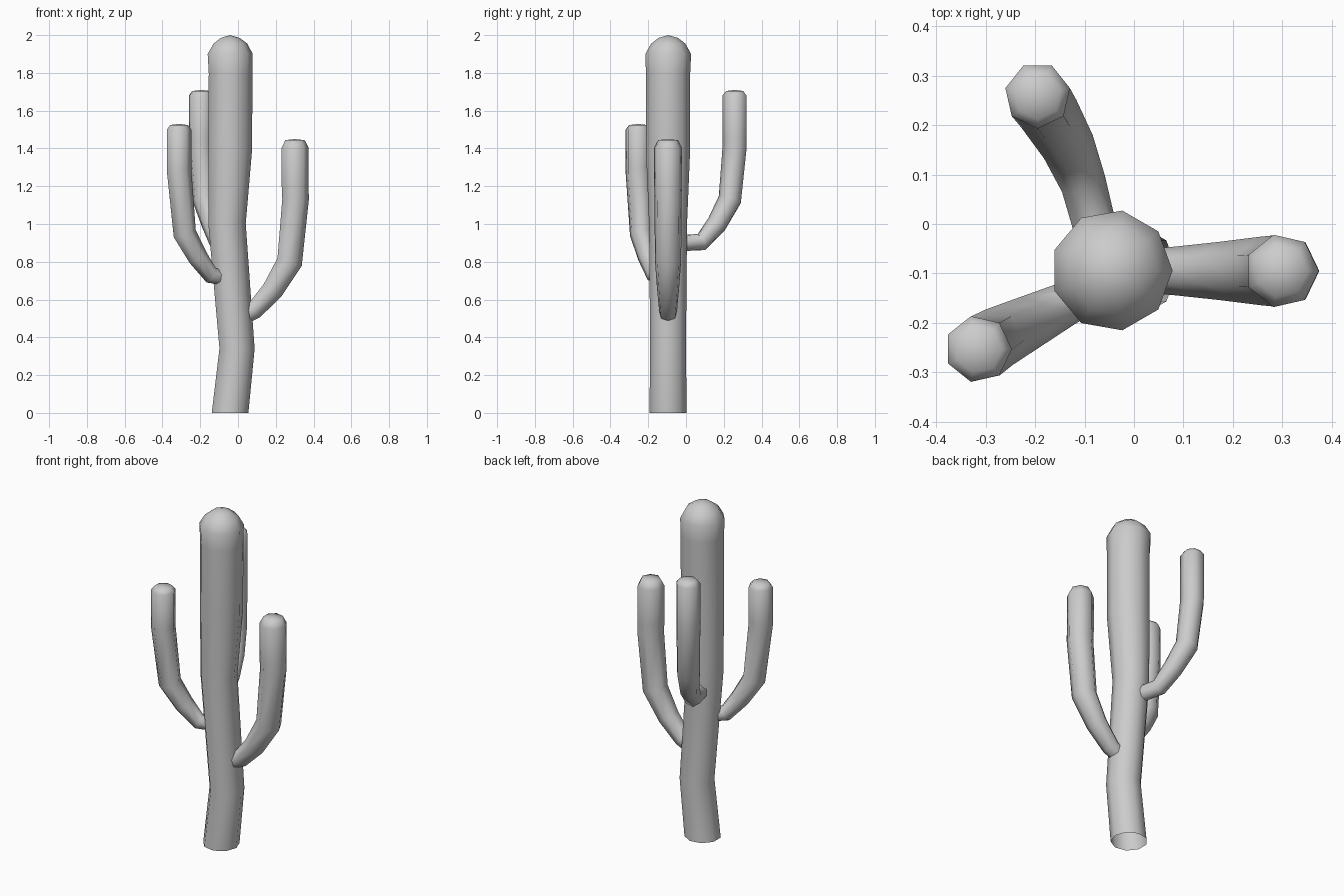
import bpy, bmesh, math
from mathutils import Vector

if "Cube" in bpy.data.objects:
    bpy.data.objects.remove(bpy.data.objects["Cube"])


def tube(name, path, sides, phase=0.0):
    """Skin (x, y, z, radius) rings along a path, closing the far end at a point."""
    pts = [Vector(p[:3]) for p in path]
    up = Vector((0, 0, 1))
    bm = bmesh.new()
    rings = []
    for i, p in enumerate(path[:-1]):
        # ring faces along the average of its neighbouring segments
        out = (pts[i + 1] - pts[i]).normalized()
        back = (pts[i] - pts[i - 1]).normalized() if i else out
        rot = up.rotation_difference((out + back).normalized())
        if i == 0 and p[2] == 0 or i >= len(path) - 4:
            rot.identity()          # level foot and crown
        ring = []
        for k in range(sides):
            a = math.radians(phase) + math.tau * k / sides
            off = Vector((math.cos(a), math.sin(a), 0)) * p[3]
            ring.append(bm.verts.new(pts[i] + rot @ off))
        rings.append(ring)
    for r0, r1 in zip(rings, rings[1:]):
        for k in range(sides):
            n = (k + 1) % sides
            bm.faces.new((r0[k], r0[n], r1[n], r1[k]))
    tip = bm.verts.new(pts[-1])
    for k in range(sides):
        bm.faces.new((rings[-1][k], rings[-1][(k + 1) % sides], tip))
    for f in bm.faces:
        f.smooth = True
    me = bpy.data.meshes.new(name)
    bm.to_mesh(me)
    bm.free()
    ob = bpy.data.objects.new(name, me)
    bpy.context.collection.objects.link(ob)
    return ob


def arm(name, path, ring_z, top_z, phase=0.0):
    """Seven-sided arm: bent path, then an upright end with a bevelled crown."""
    x, y, _, r = path[-1]
    crown = [(x, y, ring_z, r), (x, y, top_z - 0.006, r * 0.72), (x, y, top_z, 0)]
    return tube(name, path + crown, 7, phase)


# Trunk, open at the foot
tube("trunk", [
    (-0.045, -0.095, 0.00, 0.100),
    (-0.008, -0.095, 0.34, 0.096),
    (-0.061, -0.095, 1.00, 0.102),
    (-0.044, -0.095, 1.40, 0.119),
    (-0.043, -0.095, 1.80, 0.119),
    (-0.045, -0.094, 1.90, 0.123),
    (-0.043, -0.094, 1.955, 0.092),
    (-0.043, -0.094, 1.985, 0.052),
    (-0.043, -0.094, 2.00, 0),
], 9)

# Right arm
arm("right_arm", [
    (0.02, -0.095, 0.51, 0.045),
    (0.085, -0.095, 0.545, 0.050),
    (0.18, -0.095, 0.65, 0.060),
    (0.27, -0.095, 0.80, 0.071),
    (0.301, -0.095, 1.13, 0.074),
    (0.299, -0.095, 1.20, 0.075),
], 1.405, 1.45)

# Left front arm
arm("left_arm", [
    (-0.06, -0.12, 0.715, 0.040),
    (-0.145, -0.165, 0.73, 0.046),
    (-0.215, -0.20, 0.825, 0.055),
    (-0.285, -0.235, 0.95, 0.064),
    (-0.314, -0.253, 1.27, 0.068),
    (-0.315, -0.253, 1.30, 0.068),
], 1.50, 1.53)

# Back arm
arm("back_arm", [
    (-0.075, -0.03, 0.90, 0.045),
    (-0.105, 0.085, 0.905, 0.048),
    (-0.137, 0.165, 1.00, 0.056),
    (-0.178, 0.235, 1.13, 0.064),
    (-0.195, 0.260, 1.40, 0.067),
    (-0.195, 0.260, 1.45, 0.067),
], 1.68, 1.71, -90)
